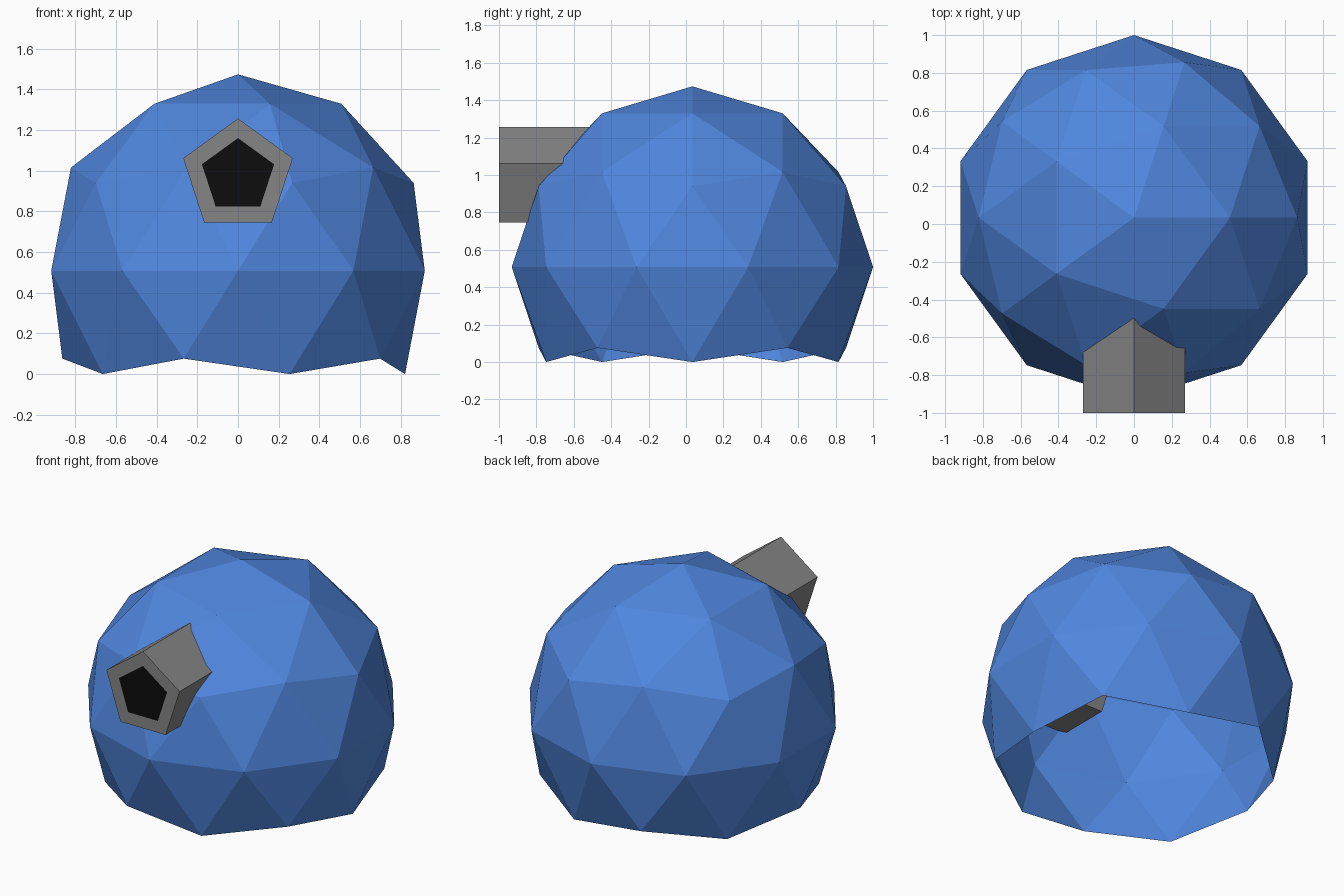
import bpy, bmesh, math
from mathutils import Vector

cube = bpy.data.objects.get("Cube")
if cube:
    bpy.data.objects.remove(cube, do_unlink=True)


def material(name, rgb):
    mat = bpy.data.materials.new(name)
    mat.use_nodes = True
    color = (*rgb, 1.0)
    mat.diffuse_color = color
    mat.node_tree.nodes["Principled BSDF"].inputs["Base Color"].default_value = color
    return mat


def make_object(name, bm, mats):
    mesh = bpy.data.meshes.new(name)
    bm.to_mesh(mesh)
    bm.free()
    for mat in mats:
        mesh.materials.append(mat)
    obj = bpy.data.objects.new(name, mesh)
    bpy.context.collection.objects.link(obj)
    return obj


blue = material("dome_blue", (0.08, 0.24, 0.73))
grey = material("pipe_grey", (0.235, 0.235, 0.235))
black = material("opening_black", (0.004, 0.004, 0.004))

# Faceted shell: geodesic sphere with the bottom cap removed, left open
radius = 0.966
bm = bmesh.new()
bmesh.ops.create_icosphere(bm, subdivisions=2, radius=radius)
low = [v for v in bm.verts if v.co.z < -0.6 * radius]
bmesh.ops.delete(bm, geom=low, context='VERTS')
lift = -min(v.co.z for v in bm.verts)
bmesh.ops.translate(bm, verts=bm.verts, vec=(0, 0.034, lift))
make_object("dome_shell", bm, [blue])

# Five-sided pipe through the front wall
pipe_radius, pipe_z, front_y, length = 0.283, 0.974, -1.0, 0.5
bm = bmesh.new()
ring = []
for i in range(5):
    a = math.pi / 2 + i * math.tau / 5
    ring.append(bm.verts.new((pipe_radius * math.cos(a), front_y,
                              pipe_z + pipe_radius * math.sin(a))))
front = bm.faces.new(ring)
extruded = bmesh.ops.extrude_face_region(bm, geom=[front], use_keep_orig=True)
back_verts = [g for g in extruded["geom"] if isinstance(g, bmesh.types.BMVert)]
bmesh.ops.translate(bm, verts=back_verts, vec=Vector((0, length, 0)))
bmesh.ops.recalc_face_normals(bm, faces=bm.faces)

# Dark opening inset in the front face
front = min(bm.faces, key=lambda f: f.calc_center_median().y)
bmesh.ops.inset_region(bm, faces=[front], thickness=0.078, use_even_offset=True)
front.material_index = 1
make_object("front_pipe", bm, [grey, black])
